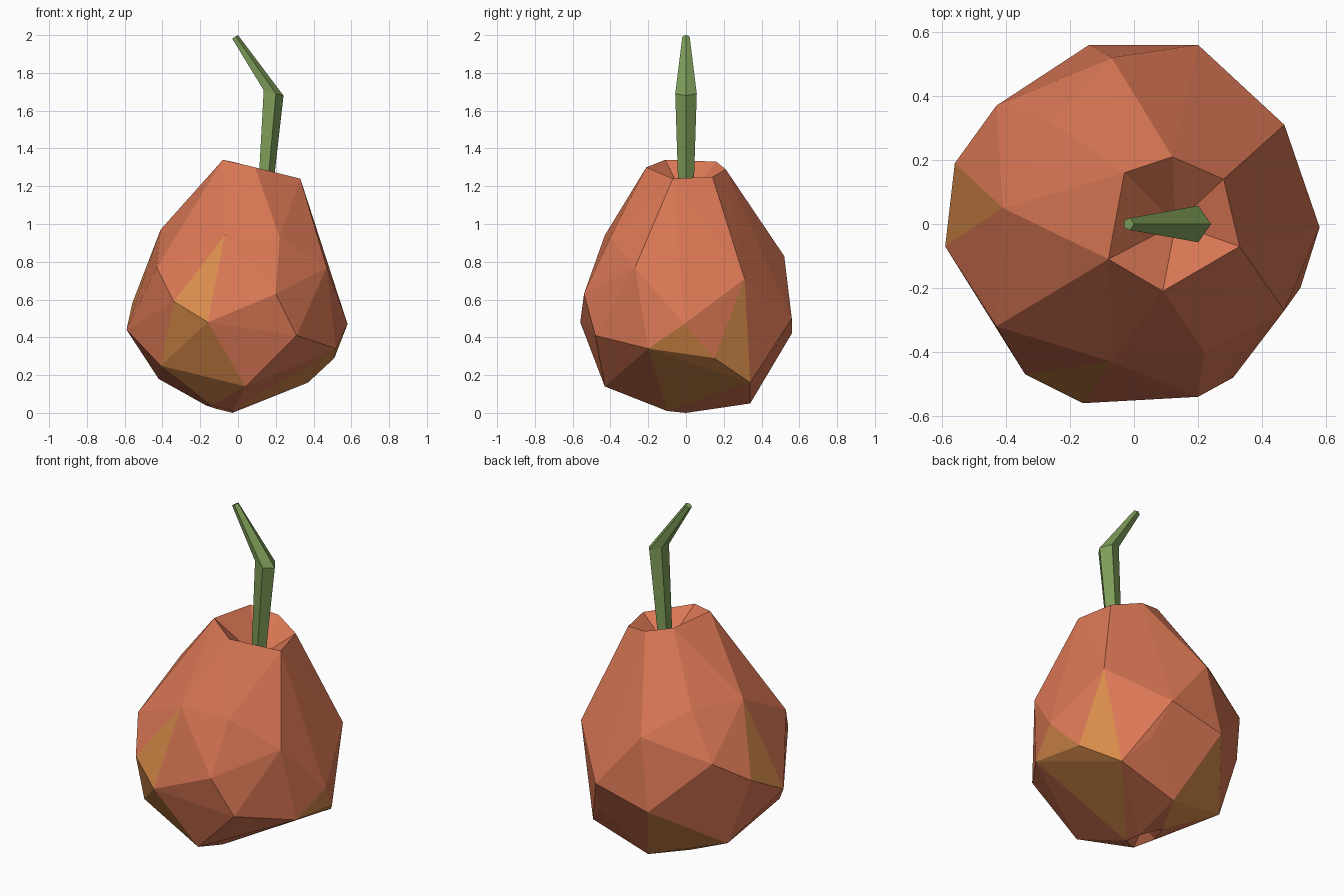
import bpy
import bmesh
from math import cos, sin, radians, tau
from mathutils import Vector

cube = bpy.data.objects.get("Cube")
if cube:
    bpy.data.objects.remove(cube, do_unlink=True)


def make_material(name, color):
    mat = bpy.data.materials.new(name)
    mat.use_nodes = True
    mat.diffuse_color = (*color, 1)
    shader = mat.node_tree.nodes["Principled BSDF"]
    shader.inputs["Base Color"].default_value = (*color, 1)
    shader.inputs["Roughness"].default_value = 0.8
    return mat


def make_object(name, bm, materials):
    bmesh.ops.recalc_face_normals(bm, faces=bm.faces[:])
    mesh = bpy.data.meshes.new(name)
    bm.to_mesh(mesh)
    bm.free()
    for mat in materials:
        mesh.materials.append(mat)
    obj = bpy.data.objects.new(name, mesh)
    bpy.context.collection.objects.link(obj)
    return obj


def points(triples):
    """Turn hundredths of a unit into vectors."""
    return [Vector(t) / 100 for t in triples]


skin = make_material("orange skin", (0.70, 0.185, 0.09))
blush = make_material("ochre patch", (0.70, 0.265, 0.07))
green = make_material("stem green", (0.21, 0.34, 0.10))

# Rims of the hollows at the top and the bottom of the fruit
top_rim = points([(-3, 16, 133), (12, 21, 129), (28, 14, 125),
                  (33, -7, 124), (9, -21, 130), (-8, -11, 134)])
bottom_rim = points([(-11, 11, 2), (-3, 0, 0), (-3, -10, 1),
                     (-14, -17, 4), (-17, -3, 4)])

# Corners of the faceted flesh, from shoulders to base
corners = points([
    (-41, 5, 97), (-26, 32, 97), (-7, 52, 83), (47, 31, 71),
    (47, -27, 77), (22, -40, 93), (-7, -43, 94), (-43, -32, 77),
    (-43, 37, 71), (-56, 19, 58), (-59, -7, 44), (-34, -47, 59),
    (-16, -56, 48), (20, -54, 63), (31, -48, 41), (58, -1, 47),
    (20, 56, 50), (-14, 56, 42), (-41, -29, 25), (4, -43, 14),
    (52, -20, 34), (51, 15, 29), (25, 45, 31), (37, 34, 16),
    (1, 34, 5), (-42, 21, 18),
])

# Fruit body: a hull around the corners
body = bmesh.new()
for co in corners + top_rim + bottom_rim:
    body.verts.new(co)
bmesh.ops.convex_hull(body, input=body.verts[:])
loose = [v for v in body.verts if not v.link_faces]
bmesh.ops.delete(body, geom=loose, context="VERTS")


def hollow(bm, rim, apex):
    """Replace the cap inside a rim by a cone sunk to the apex."""
    def on_rim(v):
        return any((v.co - r).length < 1e-4 for r in rim)
    cap = [f for f in bm.faces if all(on_rim(v) for v in f.verts)]
    bmesh.ops.delete(bm, geom=cap, context="FACES")
    edges = [e for e in bm.edges if e.is_boundary]
    tip = bm.verts.new(apex)
    for e in edges:
        bm.faces.new((*e.verts, tip))


hollow(body, top_rim, (0.13, 0, 1.12))
hollow(body, bottom_rim, (-0.09, -0.03, 0.1))

# Ochre patches: facets whose centre lies near a patch centre
centres = points([(-52, 6, 67), (-19, -48, 67), (-20, -40, 30), (41, 32, 39),
                  (53, -2, 37), (33, 7, 20), (-18, 30, 15)])
reach = [0.1, 0.1, 0.2, 0.1, 0.08, 0.17, 0.11]
for face in body.faces:
    middle = face.calc_center_median()
    near = any((middle - c).length < r for c, r in zip(centres, reach))
    face.material_index = int(near)

make_object("fruit_body", body, [skin, blush])

# Stem: five-sided rings joined into a bent, tapering stalk
SIDES = 5
stem = bmesh.new()
rings = []
for x, z, radius, tilt in ((0.135, 1.1, 0.04, 0),
                           (0.183, 1.695, 0.06, 15),
                           (-0.017, 1.99, 0.02, -30)):
    slope = radians(tilt)
    ring = []
    for i in range(SIDES):
        across = radius * cos(tau * i / SIDES)
        along = radius * sin(tau * i / SIDES)
        ring.append(stem.verts.new((x + across * cos(slope), along,
                                    z - across * sin(slope))))
    rings.append(ring)
for low, high in zip(rings, rings[1:]):
    for i in range(SIDES):
        j = (i + 1) % SIDES
        stem.faces.new((low[i], low[j], high[j], high[i]))
stem.faces.new(rings[0])
stem.faces.new(rings[-1])
make_object("stem", stem, [green])
